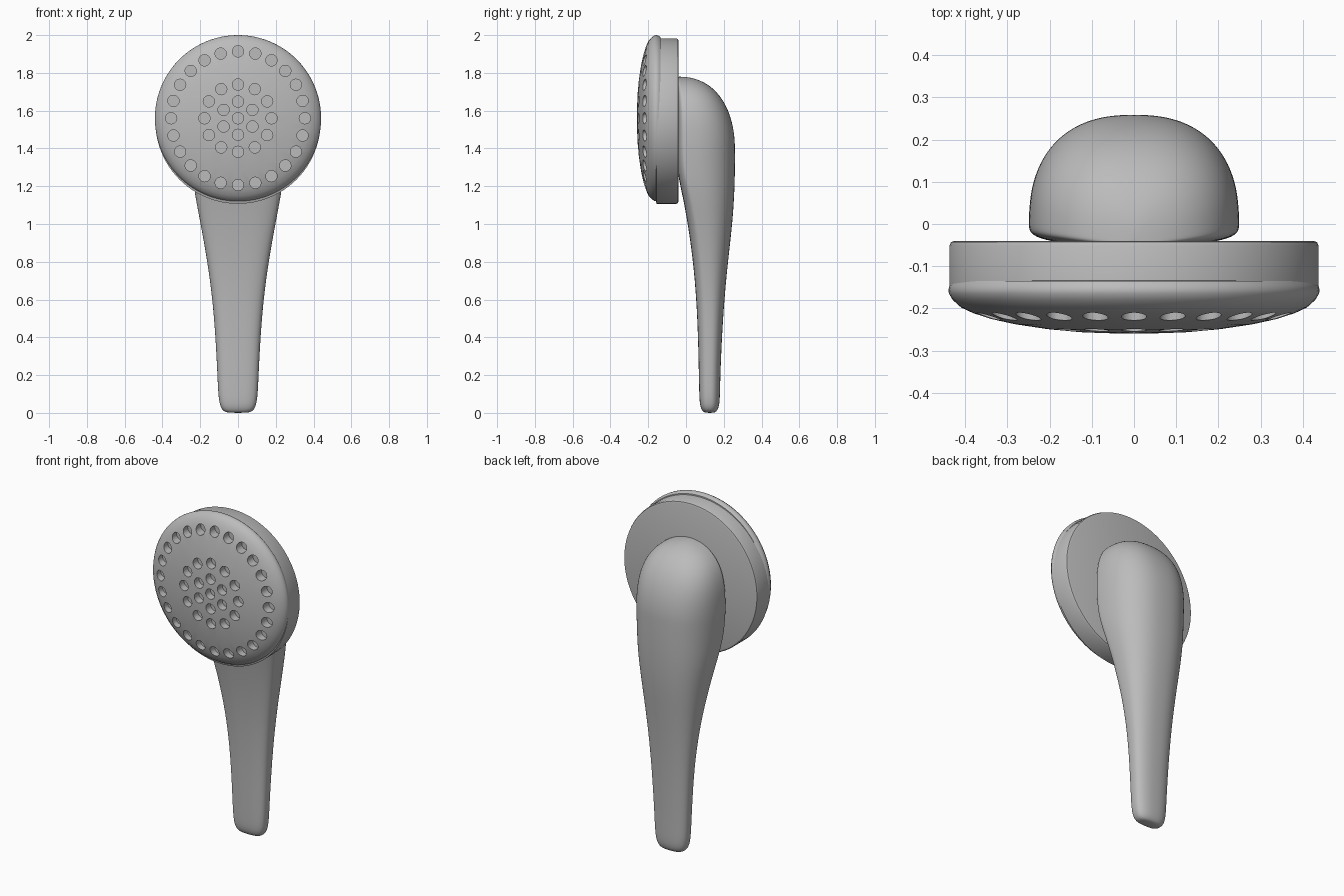
import bpy, bmesh, math
from mathutils import Matrix, Vector

cube = bpy.data.objects.get("Cube")
if cube:
    bpy.data.objects.remove(cube, do_unlink=True)

grey = bpy.data.materials.new("satin grey")
grey.use_nodes = True
colour = (0.5, 0.5, 0.5, 1)
grey.diffuse_color = colour
grey.node_tree.nodes["Principled BSDF"].inputs["Base Color"].default_value = colour


def make_object(name, bm):
    bmesh.ops.recalc_face_normals(bm, faces=bm.faces)
    mesh = bpy.data.meshes.new(name)
    bm.to_mesh(mesh)
    bm.free()
    mesh.materials.append(grey)
    obj = bpy.data.objects.new(name, mesh)
    bpy.context.collection.objects.link(obj)
    return obj


def activate(obj):
    bpy.ops.object.select_all(action="DESELECT")
    obj.select_set(True)
    bpy.context.view_layer.objects.active = obj


def smooth(obj, angle=35):
    activate(obj)
    bpy.ops.object.shade_smooth_by_angle(angle=math.radians(angle))


def loft(rings):
    """Skin a list of equal closed rings and cap both ends."""
    bm = bmesh.new()
    loops = [[bm.verts.new(p) for p in ring] for ring in rings]
    for a, b in zip(loops, loops[1:]):
        for i in range(len(a)):
            j = (i + 1) % len(a)
            bm.faces.new((a[i], a[j], b[j], b[i]))
    bm.faces.new(loops[0])
    bm.faces.new(loops[-1])
    return bm


def turned(name, profile, height, sides=96):
    """Turn a (radius, y) profile about a front-to-back axis."""
    turns = [math.tau * i / sides for i in range(sides)]
    return make_object(name, loft(
        [[(r * math.cos(t), y, height + r * math.sin(t)) for t in turns]
         for r, y in profile]))


# Head: plain back plate and domed spray face
plate = turned("back_plate", [(0.425, -0.04), (0.434, -0.043), (0.438, -0.052),
                              (0.438, -0.155), (0.41, -0.165)], 1.545)
FACE_Z = 1.56
dome = [(0.03, -0.26), (0.12, -0.257), (0.2, -0.25), (0.28, -0.238),
        (0.34, -0.225), (0.38, -0.212), (0.41, -0.198), (0.43, -0.18),
        (0.439, -0.165), (0.44, -0.155), (0.437, -0.145), (0.43, -0.135),
        (0.4, -0.132)]
face = turned("spray_face", dome, FACE_Z)

# Nozzle holes: rings of shallow round recesses
bm = bmesh.new()
for count, radius, front in [(1, 0, -0.26), (6, 0.088, -0.258),
                             (12, 0.178, -0.252), (24, 0.354, -0.22)]:
    for i in range(count):
        turn = math.tau * i / count
        length = 0.2
        centre = Vector((radius * math.sin(turn), front + 0.045 - length / 2,
                         FACE_Z + radius * math.cos(turn)))
        bmesh.ops.create_cone(
            bm, cap_ends=True, segments=20, radius1=0.03, radius2=0.03, depth=length,
            matrix=Matrix.Translation(centre) @ Matrix.Rotation(math.pi / 2, 4, "X"))
cutter = make_object("nozzle_cutter", bm)
cutter.hide_render = True
cut = face.modifiers.new("nozzle_holes", "BOOLEAN")
cut.operation = "DIFFERENCE"
cut.solver = "EXACT"
cut.object = cutter
activate(face)
bpy.ops.object.modifier_apply(modifier=cut.name)
bpy.data.objects.remove(cutter, do_unlink=True)

# Handle: rounded sections (height, half width, front y, back y)
sections = [(0, 0.055, 0.1, 0.15), (0.01, 0.08, 0.085, 0.165),
            (0.04, 0.097, 0.073, 0.177), (0.1, 0.105, 0.07, 0.18),
            (0.2, 0.109, 0.068, 0.182), (0.4, 0.119, 0.064, 0.19),
            (0.6, 0.135, 0.055, 0.203), (0.8, 0.162, 0.038, 0.222),
            (1, 0.198, 0.01, 0.246), (1.15, 0.228, -0.018, 0.256),
            (1.27, 0.243, -0.046, 0.26), (1.4, 0.25, -0.05, 0.26)]
# The top closes as a dome
for t in [0.12, 0.3, 0.5, 0.68, 0.82, 0.92, 0.98, 1]:
    fall = max(1 - t ** 2.2, 0.003)
    sections.append((1.4 + 0.38 * t, 0.25 * (1 - t ** 3.6 + 0.002) ** 0.5,
                     -0.05, -0.03 + 0.29 * fall ** 0.45))


def section_ring(z, half_width, front, back, sides=40):
    drop = min(max((z - 0.5) / 0.8, 0), 1)
    middle = front + (back - front) * (0.5 - 0.34 * drop)
    ring = []
    for i in range(sides):
        c, s = math.cos(math.tau * i / sides), math.sin(math.tau * i / sides)
        power = 2 / (2.4 if s > 0 else 3)
        depth = back - middle if s > 0 else middle - front
        ring.append((math.copysign(abs(c) ** power, c) * half_width,
                     middle + math.copysign(abs(s) ** power, s) * depth, z))
    return ring


handle = make_object("handle", loft([section_ring(*s) for s in sections]))
soften = handle.modifiers.new("soften", "SUBSURF")
soften.levels = soften.render_levels = 2
activate(handle)
bpy.ops.object.modifier_apply(modifier=soften.name)

smooth(plate)
smooth(face)
smooth(handle, 60)
